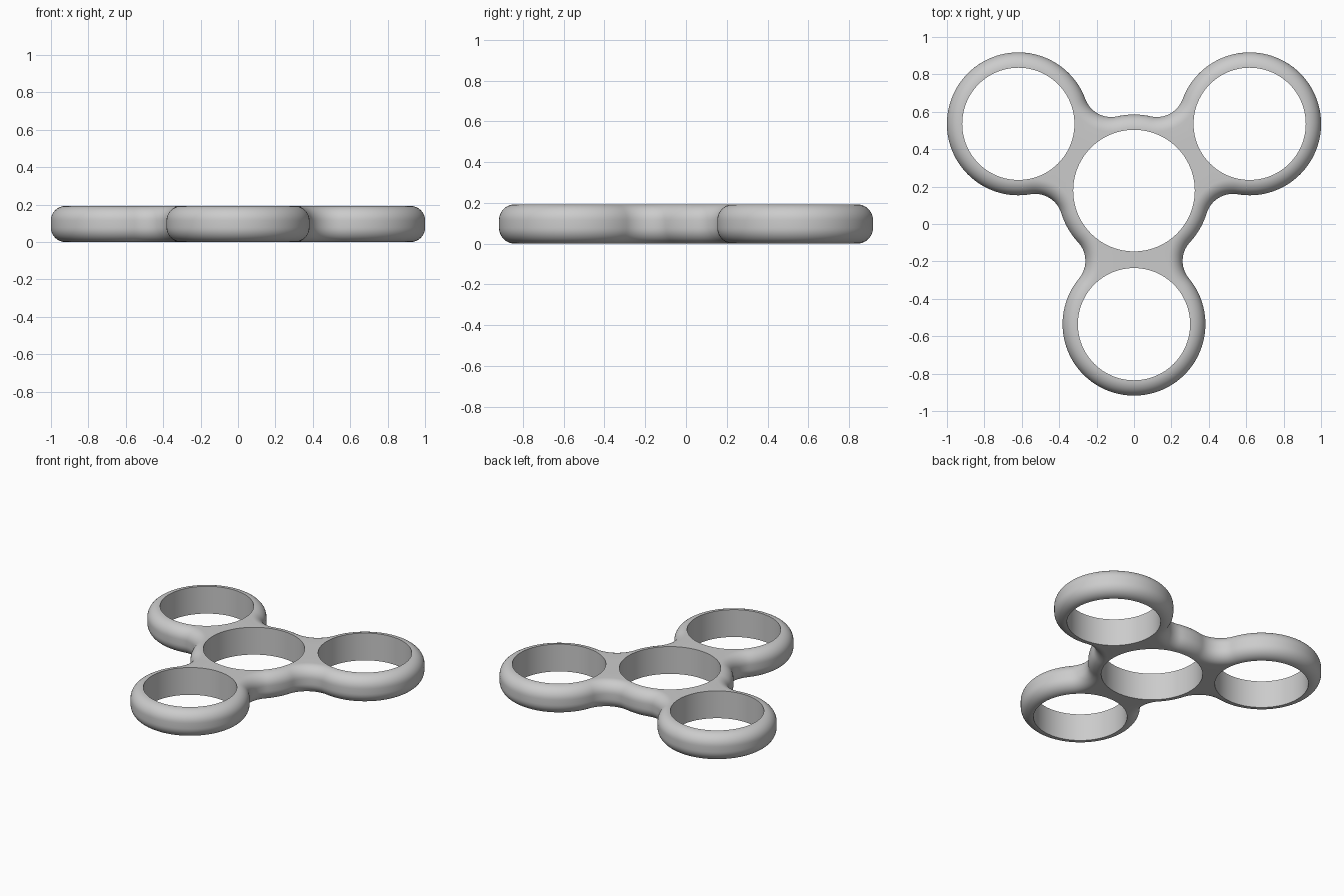
import bpy, bmesh
from math import pi, sin, cos, acos, radians

default = bpy.data.objects.get("Cube")
if default:
    bpy.data.objects.remove(default, do_unlink=True)

HEIGHT, ROUND = 0.193, 0.078
HUB_Y, HUB_R, HUB_HOLE = 0.1785, 0.407, 0.325
ARM, LOBE_R, LOBE_HOLE = 0.714, 0.382, 0.30
FILLET = 0.147
DIRECTIONS = [radians(-90 + 120 * k) for k in range(3)]

# Triangle between hub, lobe and fillet centres
A, B = HUB_R + FILLET, LOBE_R + FILLET
ALPHA = acos((ARM**2 + A**2 - B**2) / (2 * ARM * A))
BETA = acos((ARM**2 + B**2 - A**2) / (2 * ARM * B))


def polar(centre, radius, angle):
    return centre[0] + radius * cos(angle), centre[1] + radius * sin(angle)


def arc(centre, radius, start, end, steps):
    """Points along an arc, without the end point."""
    return [polar(centre, radius, start + (end - start) * i / steps)
            for i in range(steps)]


HUB = (0, HUB_Y)
LOBES = [polar(HUB, ARM, a) for a in DIRECTIONS]


def outline(inset):
    """Tangent arcs of the whole silhouette, moved inwards."""
    points = []
    for a, lobe in zip(DIRECTIONS, LOBES):
        after = a + 2 * pi / 3
        points += arc(lobe, LOBE_R - inset, a - pi + BETA, a + pi - BETA, 80)
        points += arc(polar(HUB, A, a + ALPHA), FILLET + inset,
                      a - BETA, a + ALPHA - pi, 18)
        points += arc(HUB, HUB_R - inset, a + ALPHA, after - ALPHA, 12)
        points += arc(polar(HUB, A, after - ALPHA), FILLET + inset,
                      after - ALPHA + pi, after + BETA, 18)
    return points


bm = bmesh.new()


def ring(points, z):
    return [bm.verts.new((x, y, z)) for x, y in points]


def skin(low, high):
    """Wall of quads between two rings."""
    for i in range(len(low)):
        j = (i + 1) % len(low)
        bm.faces.new((low[i], low[j], high[j], high[i]))


# Rounded outer wall
STEPS = 10
quarter = [i * pi / 2 / STEPS for i in range(STEPS + 1)]
lower = [(ROUND * (1 - sin(t)), ROUND * (1 - cos(t))) for t in quarter]
section = lower + [(d, HEIGHT - z) for d, z in reversed(lower)]
rings = [ring(outline(d), z) for d, z in section]
for low, high in zip(rings, rings[1:]):
    skin(low, high)
bottoms, tops = [rings[0]], [rings[-1]]

# Straight walls of the four holes
for centre, radius in [(HUB, HUB_HOLE)] + [(c, LOBE_HOLE) for c in LOBES]:
    circle = arc(centre, radius, 0, 2 * pi, 96)
    low, high = ring(circle, 0), ring(circle, HEIGHT)
    skin(high, low)
    bottoms.append(low)
    tops.append(high)

# Flat faces above and below
for loops in (bottoms, tops):
    edges = [bm.edges.get((loop[i - 1], loop[i]))
             for loop in loops for i in range(len(loop))]
    bmesh.ops.triangle_fill(bm, edges=edges, use_beauty=True)

bmesh.ops.recalc_face_normals(bm, faces=bm.faces)
mesh = bpy.data.meshes.new("spinner_body")
bm.to_mesh(mesh)
bm.free()
body = bpy.data.objects.new("spinner_body", mesh)
bpy.context.collection.objects.link(body)

# Plain grey
grey = bpy.data.materials.new("plain_grey")
grey.use_nodes = True
colour = (0.6, 0.6, 0.6, 1)
grey.diffuse_color = colour
grey.node_tree.nodes["Principled BSDF"].inputs["Base Color"].default_value = colour
mesh.materials.append(grey)

bpy.ops.object.select_all(action='DESELECT')
body.select_set(True)
bpy.context.view_layer.objects.active = body
bpy.ops.object.shade_smooth_by_angle(angle=radians(35))
